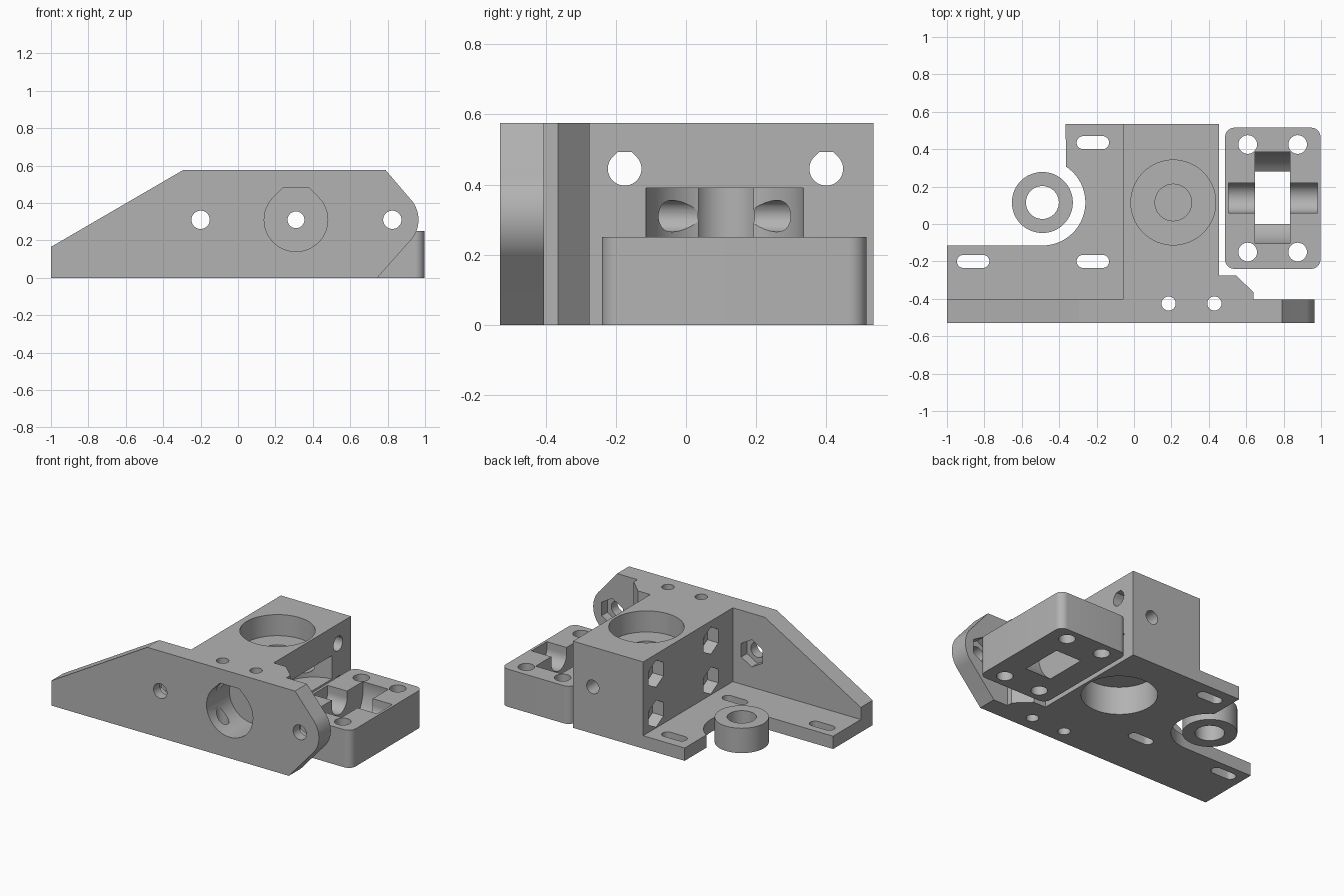
import bpy, bmesh
from math import sin, cos, pi, radians, tan
from mathutils import Vector

cube = bpy.data.objects.get("Cube")
if cube:
    bpy.data.objects.remove(cube)

grey = bpy.data.materials.new("plain grey")
grey.use_nodes = True
colour = (0.45, 0.45, 0.45, 1)
grey.diffuse_color = colour
grey.node_tree.nodes["Principled BSDF"].inputs["Base Color"].default_value = colour


def prism(name, points, axis, lo, hi):
    """Extrude a 2D outline along an axis: x takes (y,z), y takes (x,z), z takes (x,y)."""
    place = {"x": lambda p, d: (d, p[0], p[1]),
             "y": lambda p, d: (p[0], d, p[1]),
             "z": lambda p, d: (p[0], p[1], d)}[axis]
    bm = bmesh.new()
    face = bm.faces.new([bm.verts.new(place(p, lo)) for p in points])
    new = bmesh.ops.extrude_face_region(bm, geom=[face])["geom"]
    shift = Vector(place((0, 0), hi - lo))
    bmesh.ops.translate(bm, vec=shift, verts=[g for g in new if isinstance(g, bmesh.types.BMVert)])
    bmesh.ops.recalc_face_normals(bm, faces=bm.faces)
    mesh = bpy.data.meshes.new(name)
    bm.to_mesh(mesh)
    bm.free()
    mesh.materials.append(grey)
    obj = bpy.data.objects.new(name, mesh)
    bpy.context.collection.objects.link(obj)
    return obj


def arc(c, r, start, end, n=24):
    angles = [radians(start + (end - start) * i / n) for i in range(n + 1)]
    return [(c[0] + r * cos(a), c[1] + r * sin(a)) for a in angles]


def circle(c, r, n=48):
    return arc(c, r, 0, 360 - 360 / n, n - 1)


def hexagon(c, r):
    return arc(c, r, 30, 330, 5)


def roofed(c, r):
    """Round hole with a flat roof and sloping shoulders."""
    t = r * tan(pi / 8)
    return arc(c, r, 135, 405, 36) + [(c[0] + t, c[1] + r), (c[0] - t, c[1] + r)]


def rect(x0, x1, y0, y1):
    return [(x0, y0), (x1, y0), (x1, y1), (x0, y1)]


def slot(c, half, r):
    return arc((c[0] + half - r, c[1]), r, -90, 90, 12) + arc((c[0] - half + r, c[1]), r, 90, 270, 12)


def combine(target, other, operation):
    mod = target.modifiers.new("combine", "BOOLEAN")
    mod.operation, mod.solver, mod.object = operation, "EXACT", other
    with bpy.context.temp_override(object=target, active_object=target):
        bpy.ops.object.modifier_apply(modifier=mod.name)
    bpy.data.objects.remove(other)


def cut(target, points, axis, lo, hi):
    combine(target, prism("cutter", points, axis, lo, hi), "DIFFERENCE")


# Body: front plate, drive block with gusset, and base plate
H, MID = 0.575, 0.31
body = prism("extruder_body",
             [(-1, 0), (0.745, 0)] + arc((0.80, MID), 0.165, -45, 45)
             + [(0.79, H), (-0.295, H), (-1, 0.165)], "y", -0.53, -0.405)
block = prism("block", [(-0.06, -0.42), (0.64, -0.42), (0.64, -0.365), (0.545, -0.275),
                        (0.455, -0.275), (0.455, 0.535), (-0.06, 0.535)], "z", 0, H)
base = prism("base", [(-1, -0.45), (0, -0.45), (0, 0.535), (-0.365, 0.535)]
             + arc((-0.49, 0.115), 0.23, 57, -90) + [(-1, -0.115)], "z", 0, 0.085)
combine(body, block, "UNION")
combine(body, base, "UNION")

# Bearing pockets above and below, shaft bore and idler window
shaft = (0.21, 0.115)
cut(body, circle(shaft, 0.227, 64), "z", 0.435, 0.7)
cut(body, circle(shaft, 0.227, 64), "z", -0.1, 0.185)
cut(body, circle(shaft, 0.098), "z", 0.2, 0.5)
cut(body, circle((0.48, 0.11), 0.226, 64), "z", 0.235, 0.39)

# Nozzle socket, its two retaining screws, and the feed hole to the back
cut(body, roofed((MID, MID), 0.17), "y", -0.6, -0.29)
cut(body, circle((MID, MID), 0.045, 32), "y", -0.35, 0.6)
for x in (0.185, 0.43):
    cut(body, circle((x, -0.425), 0.038, 24), "z", -0.1, 0.7)

# Motor screws with nut traps
for x in (-0.2, 0.825):
    cut(body, circle((x, MID), 0.049, 32), "y", -0.6, -0.38)
    cut(body, hexagon((x, MID), 0.09), "y", -0.465, -0.38)

# Idler screws with nut traps on the left of the block
for y in (-0.175, 0.4):
    for z in (0.18, 0.445):
        cut(body, roofed((y, z), 0.048), "x", -0.1, 0.5)
        cut(body, hexagon((y, z), 0.09), "x", -0.1, 0.02)

# Mounting slots in the base
for c in ((-0.86, -0.2), (-0.22, -0.2), (-0.22, 0.435)):
    cut(body, slot(c, 0.087, 0.035), "z", -0.1, 0.2)

# Idler block with rounded corners, wheel pocket, axle seat and screw holes
x0, x1, y0, y1, r = 0.487, 0.997, -0.24, 0.515, 0.05
outline = (arc((x1 - r, y1 - r), r, 0, 90, 10) + arc((x0 + r, y1 - r), r, 90, 180, 10)
           + arc((x0 + r, y0 + r), r, 180, 270, 10) + arc((x1 - r, y0 + r), r, 270, 360, 10))
idler = prism("idler_block", outline, "z", 0, 0.25)
axle = (0.14, 0.206)
cut(idler, circle(axle, 0.249, 64), "x", 0.647, 0.835)
cut(idler, arc(axle, 0.08, 180, 360) + [(0.22, 0.4), (0.06, 0.4)], "x", 0.505, 0.98)
for x in (0.608, 0.875):
    for y in (-0.15, 0.425):
        cut(idler, circle((x, y), 0.05, 32), "z", -0.1, 0.4)

# Loose spacer ring
ring = prism("spacer_ring", circle((-0.49, 0.115), 0.163, 64), "z", 0, 0.165)
cut(ring, circle((-0.49, 0.115), 0.088), "z", -0.1, 0.3)

# Smooth the round walls, keep edges sharp
for obj in (body, idler, ring):
    bpy.ops.object.select_all(action="DESELECT")
    obj.select_set(True)
    bpy.context.view_layer.objects.active = obj
    bpy.ops.object.shade_smooth_by_angle(angle=radians(25))
